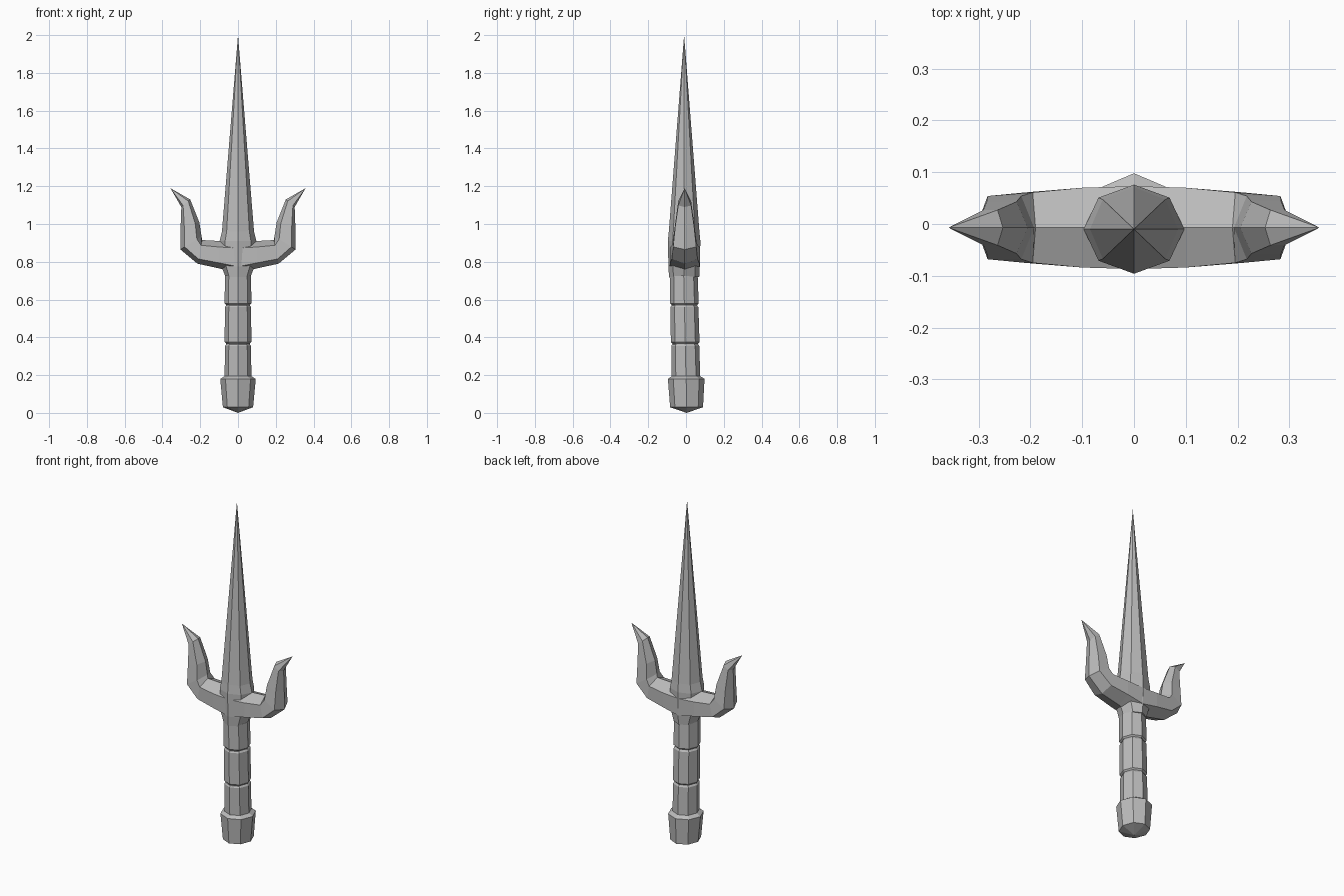
import bpy, bmesh
from math import sin, cos, pi

cube = bpy.data.objects.get("Cube")
if cube:
    bpy.data.objects.remove(cube, do_unlink=True)

steel = bpy.data.materials.new("grey steel")
steel.use_nodes = True
grey = (0.5, 0.5, 0.5, 1)
steel.diffuse_color = grey
steel.node_tree.nodes["Principled BSDF"].inputs["Base Color"].default_value = grey


def loft(name, sections):
    """Skin consecutive rings of points; a one-point section is an apex."""
    bm = bmesh.new()
    rings = [[bm.verts.new(p) for p in s] for s in sections]
    for a, b in zip(rings, rings[1:]):
        n = max(len(a), len(b))
        for i in range(n):
            j = (i + 1) % n
            if len(a) == 1:
                bm.faces.new((a[0], b[j], b[i]))
            elif len(b) == 1:
                bm.faces.new((a[i], a[j], b[0]))
            else:
                bm.faces.new((a[i], a[j], b[j], b[i]))
    for end in (rings[0], rings[-1]):
        if len(end) > 2:
            bm.faces.new(end)
    bmesh.ops.recalc_face_normals(bm, faces=bm.faces)
    mesh = bpy.data.meshes.new(name)
    bm.to_mesh(mesh)
    bm.free()
    mesh.materials.append(steel)
    obj = bpy.data.objects.new(name, mesh)
    bpy.context.collection.objects.link(obj)
    return obj


def octagon(z, rx, ry, cy):
    if rx == 0:
        return [(0, cy, z)]
    return [(rx * cos(k * pi / 4), cy + ry * sin(k * pi / 4), z) for k in range(8)]


def turned(name, profile):
    return loft(name, [octagon(*p) for p in profile])


# Pommel: flared cap with a shallow point underneath
turned("pommel", [(0, 0, 0, 0.003), (0.03, 0.08, 0.087, 0.003),
                  (0.18, 0.094, 0.097, 0.001), (0.195, 0.07, 0.075, 0)])

# Grip: three wrapped segments split by narrow grooves, leaning slightly
grip = []
for low, high in ((0.18, 0.355), (0.375, 0.56), (0.58, 0.725)):
    for z, r in ((low - 0.008, 0.063), (low, 0.071), (high, 0.069), (high + 0.008, 0.063)):
        grip.append((z, r, r + 0.005, -0.012 * (z - 0.18) / 0.54))
turned("grip", grip)

# Blade: flared socket, then a long taper to a point
turned("blade", [(0.72, 0.066, 0.08, -0.01), (0.775, 0.088, 0.083, -0.01),
                 (0.91, 0.097, 0.086, -0.01), (0.96, 0.085, 0.081, -0.01),
                 (2.0, 0, 0, -0.01)])


# Prongs: six-sided bars sweeping outward, then up to a flared tip
def prong_section(outer, inner, depth):
    def at(t, y):
        return (side * (outer[0] + (inner[0] - outer[0]) * t), y - 0.007,
                outer[1] + (inner[1] - outer[1]) * t)
    return [at(0, 0), at(0.2, -depth), at(0.78, -depth),
            at(1, 0), at(0.78, depth), at(0.2, depth)]


for side, name in ((1, "left_prong"), (-1, "right_prong")):
    loft(name, [
        prong_section((0, 0.74), (0, 0.91), 0.08),
        prong_section((0.1, 0.765), (0.1, 0.91), 0.077),
        prong_section((0.215, 0.79), (0.19, 0.915), 0.068),
        prong_section((0.305, 0.865), (0.193, 0.935), 0.061),
        prong_section((0.304, 0.98), (0.205, 1.01), 0.05),
        prong_section((0.3, 1.09), (0.253, 1.13), 0.034),
        [(side * 0.358, -0.007, 1.19)],
    ])
